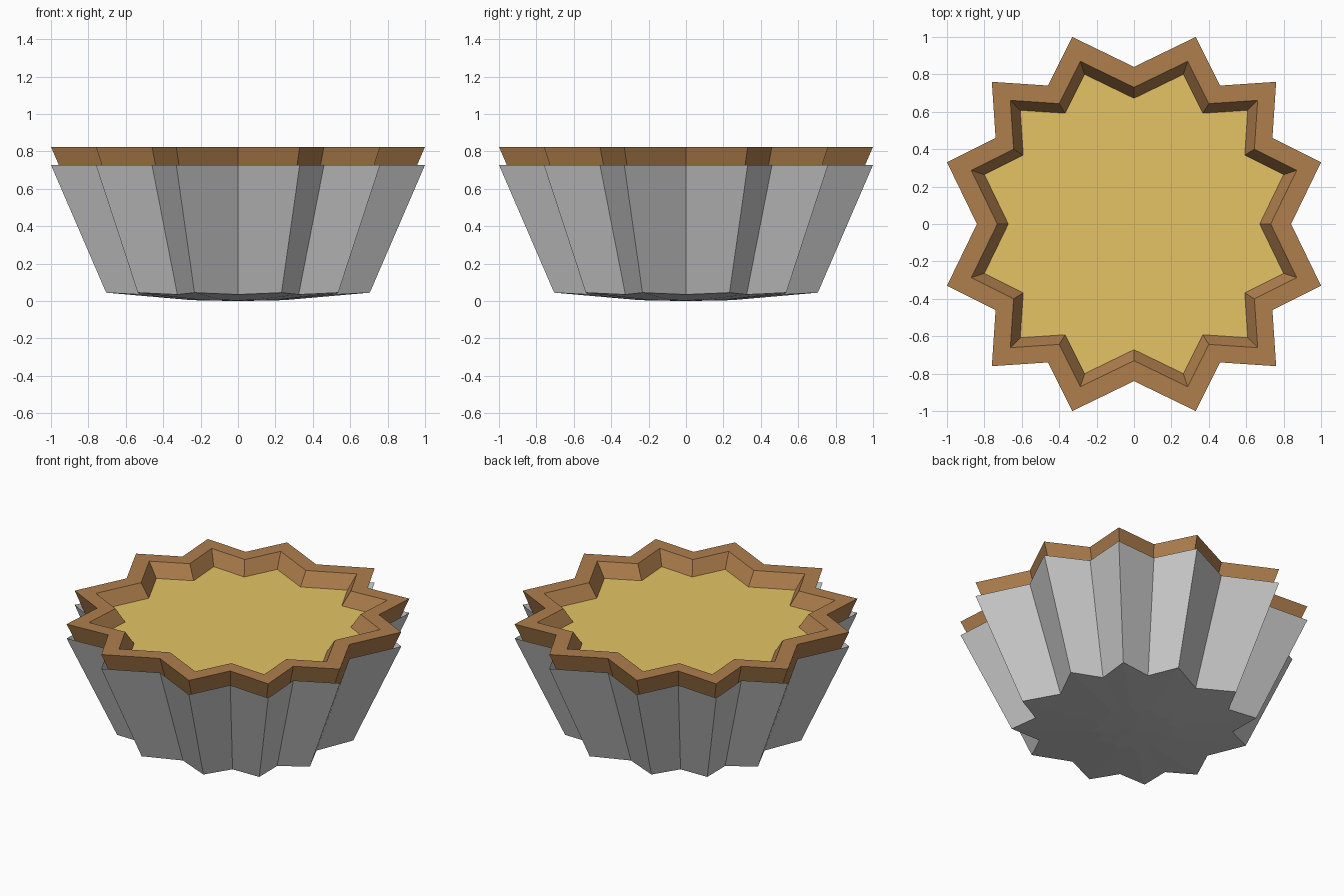
import bpy, bmesh

if "Cube" in bpy.data.objects:
    bpy.data.objects.remove(bpy.data.objects["Cube"])

# One quarter of the 12-pointed star outline; rotated to make the rest
QUARTER = [(0.84, 0), (1, 0.33), (0.74, 0.46), (0.76, 0.76), (0.46, 0.74), (0.33, 1)]
STAR = []
for q in range(4):
    for x, y in QUARTER:
        for _ in range(q):
            x, y = -y, x
        STAR.append((x, y))


def star_loft(name, levels, start_centre=None, cap_end=False, color=None):
    """Skin star rings given as (scale, z, extra z drop at the inner corners)."""
    bm = bmesh.new()
    rings = []
    for s, z, drop in levels:
        rings.append([bm.verts.new((x * s, y * s, z - (drop if i % 2 == 0 else 0)))
                      for i, (x, y) in enumerate(STAR)])
    n = len(STAR)
    for a, b in zip(rings, rings[1:]):
        for i in range(n):
            j = (i + 1) % n
            bm.faces.new((a[i], a[j], b[j], b[i]))
    if start_centre is not None:
        c = bm.verts.new((0, 0, start_centre))
        for i in range(n):
            bm.faces.new((c, rings[0][(i + 1) % n], rings[0][i]))
    if cap_end:
        bm.faces.new(rings[-1])
    me = bpy.data.meshes.new(name)
    bm.to_mesh(me)
    bm.free()
    ob = bpy.data.objects.new(name, me)
    bpy.context.collection.objects.link(ob)
    if color:
        mat = bpy.data.materials.new(name + "_color")
        mat.diffuse_color = (*color, 1)
        mat.use_nodes = True
        mat.node_tree.nodes["Principled BSDF"].inputs["Base Color"].default_value = mat.diffuse_color
        me.materials.append(mat)
    return ob


# Thin fluted tin with a slightly rounded bottom
star_loft("tin_cup", [(0.25, 0.005, 0.001), (0.705, 0.045, 0.01), (1, 0.728, 0)],
          start_centre=0.0)

# Pastry shell: closed base, outer wall, flat rim, inner wall down to the filling
star_loft("pastry_crust", [(0.675, 0.07, 0), (1, 0.825, 0), (0.87, 0.825, 0), (0.795, 0.728, 0)],
          start_centre=0.07, color=(0.43, 0.21, 0.075))

# Flat custard surface
star_loft("custard_filling", [(0.8, 0.735, 0)], cap_end=True, color=(0.78, 0.55, 0.13))
